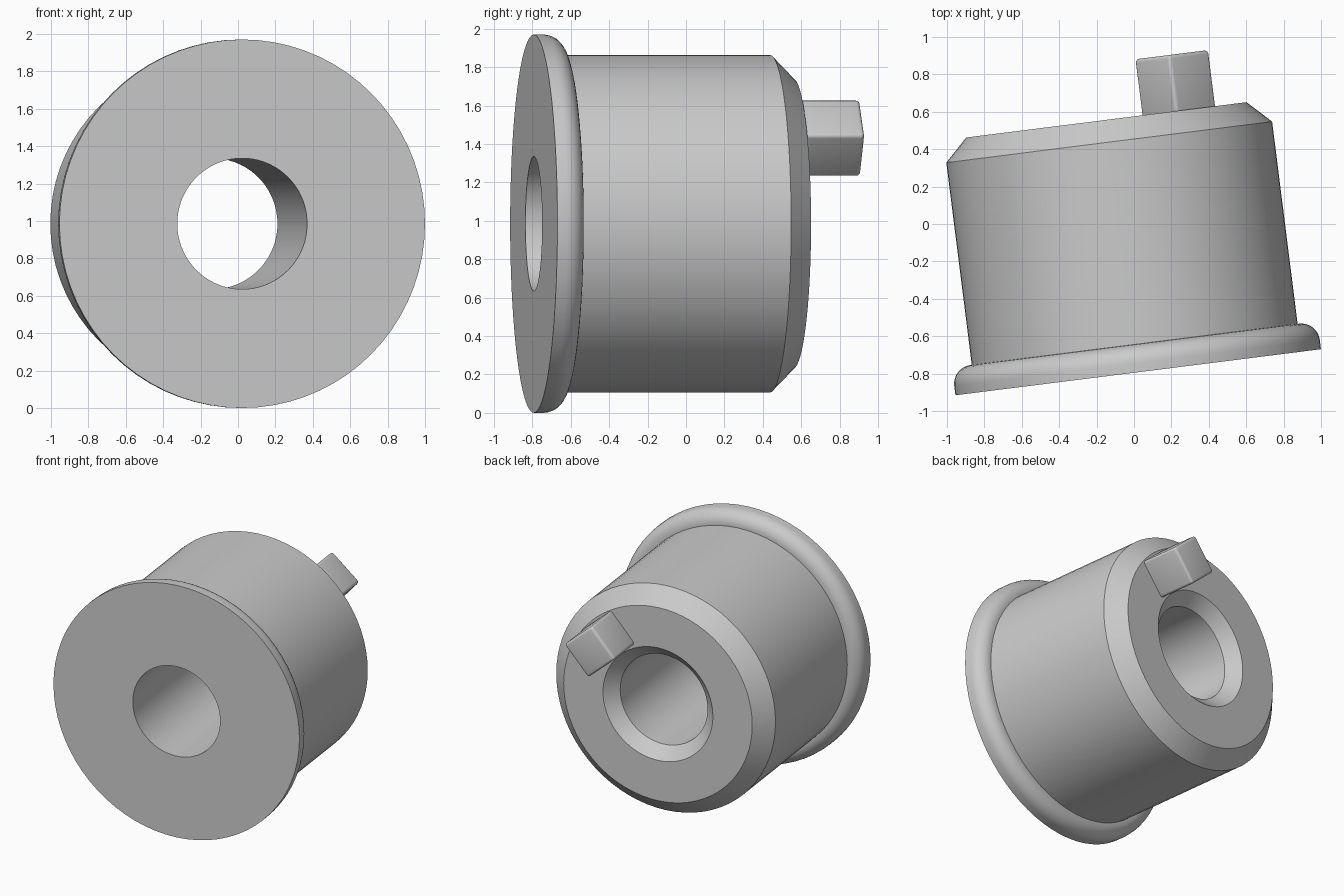
import bpy, bmesh, math
from mathutils import Matrix, Vector

if "Cube" in bpy.data.objects:
    bpy.data.objects.remove(bpy.data.objects["Cube"])

# Shared placement: the axis runs along local +Y, turned slightly about Z
PLACE = Matrix.Translation((0.0225, -0.7925, 0.985)) @ Matrix.Rotation(math.radians(7.18), 4, 'Z')
SIDES = 72


def finish(bm, name):
    bmesh.ops.recalc_face_normals(bm, faces=bm.faces[:])
    mesh = bpy.data.meshes.new(name)
    bm.to_mesh(mesh)
    bm.free()
    obj = bpy.data.objects.new(name, mesh)
    obj.matrix_world = PLACE
    bpy.context.collection.objects.link(obj)
    bpy.ops.object.select_all(action='DESELECT')
    obj.select_set(True)
    bpy.context.view_layer.objects.active = obj
    bpy.ops.object.shade_smooth_by_angle(angle=math.radians(30))
    return obj


def lathe(profile, name):
    """Spin a closed (radius, depth) profile around the local Y axis."""
    bm = bmesh.new()
    vs = [bm.verts.new((r, d, 0)) for r, d in profile]
    es = [bm.edges.new((vs[i - 1], vs[i])) for i in range(len(vs))]
    bmesh.ops.spin(bm, geom=vs + es, cent=(0, 0, 0), axis=(0, 1, 0),
                   angle=math.tau, steps=SIDES, use_duplicate=False)
    bmesh.ops.remove_doubles(bm, verts=bm.verts[:], dist=1e-4)
    return finish(bm, name)


# Flanged bushing: rounded flange, chamfered sleeve, countersunk through-hole
fillet = [(0.885 + 0.1 * math.cos(a), 0.05 + 0.1 * math.sin(a))
          for a in (math.pi / 2 * i / 8 for i in range(9))]
lathe([(0.35, 0), (0.985, 0)] + fillet +
      [(0.878, 0.15), (0.878, 1.24), (0.755, 1.36), (0.44, 1.36), (0.35, 1.27)],
      "flanged_bushing")

# Drive key: small rounded block standing on the end face, aligned radially
side, base, tip = 0.288, 1.34, 1.662
bm = bmesh.new()
bmesh.ops.create_cube(bm, size=1)
bmesh.ops.scale(bm, vec=Vector((side, tip - base, side)), verts=bm.verts[:])
bmesh.ops.translate(bm, vec=Vector((0.592, (base + tip) / 2, 0)), verts=bm.verts[:])
bmesh.ops.rotate(bm, cent=(0, 0, 0), matrix=Matrix.Rotation(math.radians(-48.8), 3, 'Y'),
                 verts=bm.verts[:])
bmesh.ops.bevel(bm, geom=bm.edges[:], offset=0.02, segments=4, profile=0.5, affect='EDGES')
finish(bm, "drive_key")
